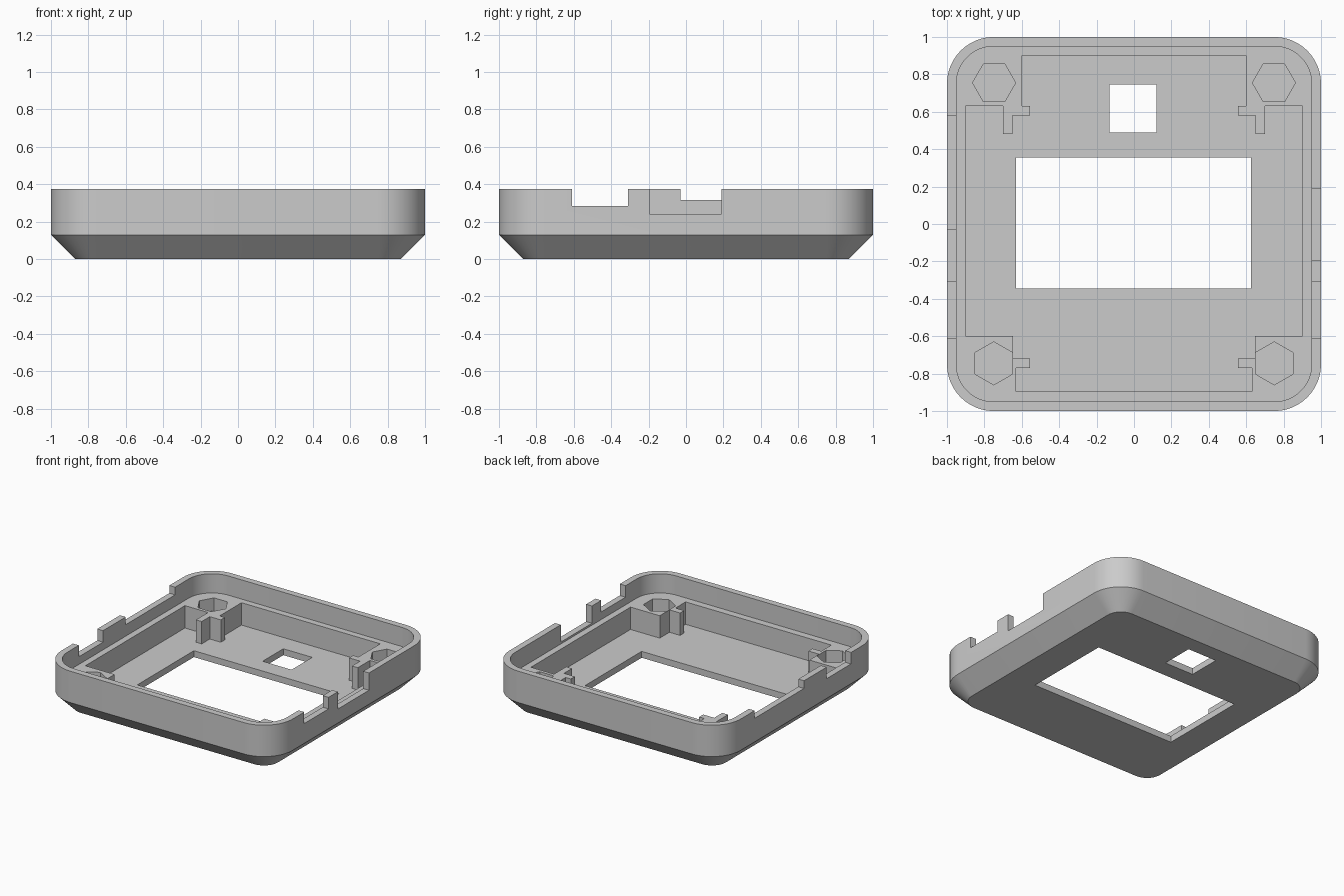
import bpy, bmesh, math

if "Cube" in bpy.data.objects:
    bpy.data.objects.remove(bpy.data.objects["Cube"])

plastic = bpy.data.materials.new("grey plastic")
plastic.use_nodes = True
GREY = (0.6, 0.6, 0.6, 1)
plastic.diffuse_color = GREY
plastic.node_tree.nodes["Principled BSDF"].inputs["Base Color"].default_value = GREY

RIM, LEDGE, FLOOR = 0.375, 0.225, 0.05
ABOVE = 0.6


def rounded_square(half, radius, steps=12):
    """Outline of a square with rounded corners, anticlockwise."""
    pts = []
    c = half - radius
    for quarter, (sx, sy) in enumerate([(1, 1), (-1, 1), (-1, -1), (1, -1)]):
        for i in range(steps + 1):
            a = math.pi / 2 * (quarter + i / steps)
            pts.append((sx * c + radius * math.cos(a), sy * c + radius * math.sin(a)))
    return pts


def hexagon(x, y, radius, turn):
    return [(x + radius * math.cos(turn + i * math.pi / 3),
             y + radius * math.sin(turn + i * math.pi / 3)) for i in range(6)]


def rectangle(x0, x1, y0, y1):
    return [(x0, y0), (x1, y0), (x1, y1), (x0, y1)]


def loft(name, layers):
    """Solid through a stack of (outline, height) layers."""
    bm = bmesh.new()
    rings = [[bm.verts.new((x, y, z)) for x, y in outline] for outline, z in layers]
    for low, high in zip(rings, rings[1:]):
        n = len(low)
        for i in range(n):
            j = (i + 1) % n
            bm.faces.new((low[i], low[j], high[j], high[i]))
    bm.faces.new(rings[0][::-1])
    bm.faces.new(rings[-1])
    bmesh.ops.recalc_face_normals(bm, faces=bm.faces)
    mesh = bpy.data.meshes.new(name)
    bm.to_mesh(mesh)
    bm.free()
    mesh.materials.append(plastic)
    obj = bpy.data.objects.new(name, mesh)
    bpy.context.collection.objects.link(obj)
    return obj


def cut(target, outline, bottom, top=ABOVE):
    """Remove a straight-walled prism from the target."""
    cutter = loft("cutter", [(outline, bottom), (outline, top)])
    cutter.hide_render = True
    mod = target.modifiers.new("cut", "BOOLEAN")
    mod.operation = "DIFFERENCE"
    mod.solver = "EXACT"
    mod.object = cutter
    bpy.ops.object.modifier_apply(modifier=mod.name)
    bpy.data.objects.remove(cutter)


# Outer body with a chamfered base
case = loft("case_shell", [(rounded_square(0.87, 0.12), 0),
                           (rounded_square(1, 0.25), 0.13),
                           (rounded_square(1, 0.25), RIM)])
bpy.context.view_layer.objects.active = case
case.select_set(True)

# Thin lip around the ledge
cut(case, rounded_square(0.95, 0.2), LEDGE)

# Main pocket, leaving the corner posts and their board clips
half = [(0.6, 0.9), (0.6, 0.63), (0.555, 0.63), (0.555, 0.58), (0.65, 0.58),
        (0.65, 0.48), (0.7, 0.48), (0.7, 0.63), (0.9, 0.63), (0.9, -0.6),
        (0.647, -0.6), (0.647, -0.72), (0.555, -0.72), (0.555, -0.77),
        (0.63, -0.77), (0.63, -0.895)]
cut(case, half + [(-x, y) for x, y in reversed(half)], FLOOR)

# Nut recesses in the corner posts
for side in (-1, 1):
    cut(case, hexagon(side * 0.748, 0.755, 0.115, 0), LEDGE - 0.1)
    cut(case, hexagon(side * 0.75, -0.745, 0.115, math.pi / 2), LEDGE - 0.1)

# Display window and small square opening through the floor
cut(case, rectangle(-0.63, 0.625, -0.345, 0.355), -0.1)
cut(case, rectangle(-0.13, 0.12, 0.49, 0.745), -0.1)

# Connector notches in the side walls: side, y range, sill height
for side, y0, y1, sill in [(1, -0.61, -0.31, 0.285), (1, -0.195, 0.19, 0.24),
                           (-1, -0.61, -0.31, 0.285), (-1, -0.03, 0.58, 0.315)]:
    x0, x1 = sorted((side * 0.93, side * 1.1))
    cut(case, rectangle(x0, x1, y0, y1), sill)

bpy.ops.object.shade_smooth_by_angle(angle=math.radians(30))
